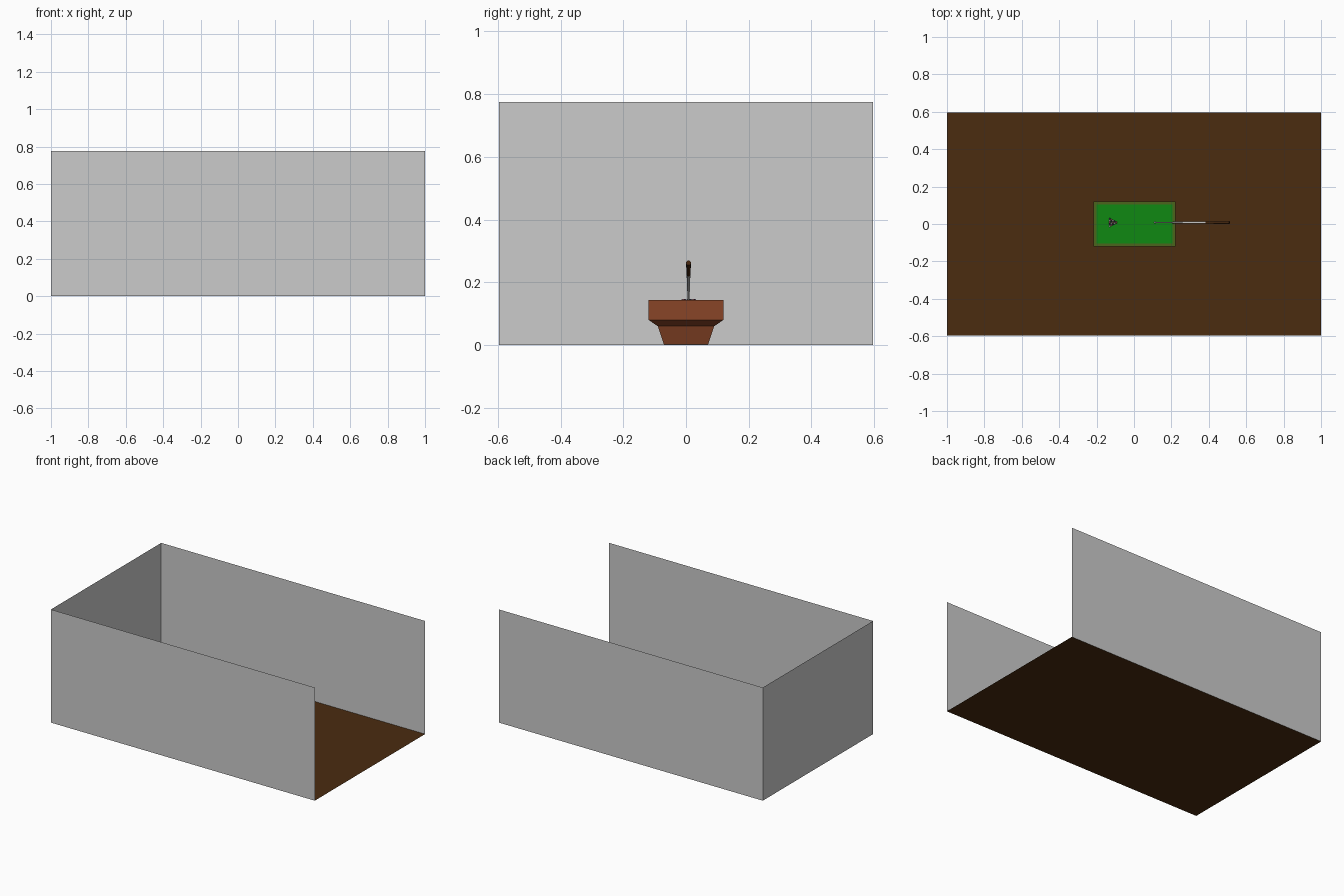
import bpy, bmesh, math
from mathutils import Vector

if "Cube" in bpy.data.objects:
    bpy.data.objects.remove(bpy.data.objects["Cube"])


def mat(name, r, g, b):
    m = bpy.data.materials.new(name)
    m.diffuse_color = (r, g, b, 1)
    m.use_nodes = True
    m.node_tree.nodes["Principled BSDF"].inputs["Base Color"].default_value = m.diffuse_color
    return m


WALL = mat("wall grey", 0.6, 0.6, 0.6)
FLOOR = mat("floor brown", 0.07, 0.025, 0.005)
WOOD = mat("table wood", 0.25, 0.06, 0.02)
RIM = mat("rim olive brown", 0.07, 0.13, 0.012)
FELT = mat("felt green", 0.005, 0.25, 0.006)
BUTT = mat("cue butt brown", 0.06, 0.02, 0.005)
SHAFT = mat("cue shaft grey", 0.6, 0.6, 0.6)
RED = mat("ball red", 0.45, 0.1, 0.15)
DARK = mat("ball dark", 0.03, 0.02, 0.05)


def finish(name, bm, mats):
    me = bpy.data.meshes.new(name)
    bm.to_mesh(me)
    bm.free()
    for m in mats:
        me.materials.append(m)
    ob = bpy.data.objects.new(name, me)
    bpy.context.collection.objects.link(ob)
    return ob


def sheet(name, pts, m):
    bm = bmesh.new()
    bm.faces.new([bm.verts.new(p) for p in pts])
    return finish(name, bm, [m])


# Room shell, open at the right end and on top
X, Y, H = 1.0, 0.597, 0.775
sheet("floor", [(-X, -Y, 0), (X, -Y, 0), (X, Y, 0), (-X, Y, 0)], FLOOR)
sheet("front_wall", [(-X, -Y, 0), (X, -Y, 0), (X, -Y, H), (-X, -Y, H)], WALL)
sheet("back_wall", [(X, Y, 0), (-X, Y, 0), (-X, Y, H), (X, Y, H)], WALL)
sheet("left_wall", [(-X, Y, 0), (-X, -Y, 0), (-X, -Y, H), (-X, Y, H)], WALL)

# Table: stacked rectangular rings (half x, half y, z, material of band above)
rings = [(0.17, 0.070, 0.001, 0), (0.19, 0.090, 0.06, 0), (0.22, 0.119, 0.08, 0),
         (0.22, 0.119, 0.144, 1), (0.203, 0.105, 0.144, 2), (0.203, 0.105, 0.137, 2)]
bm = bmesh.new()
loops = [[bm.verts.new((sx * a, sy * b, z)) for sx, sy in ((-1, -1), (1, -1), (1, 1), (-1, 1))]
         for a, b, z, _ in rings]
for k in range(len(rings) - 1):
    for i in range(4):
        j = (i + 1) % 4
        f = bm.faces.new((loops[k][i], loops[k][j], loops[k + 1][j], loops[k + 1][i]))
        f.material_index = rings[k][3]
bm.faces.new(loops[0][::-1])
bm.faces.new(loops[-1]).material_index = 2
table = finish("pool_table", bm, [WOOD, RIM, FELT])
table.location.x = 0.003


# Cue: tapered rod leaning up to the right
def rod(name, t0, t1, r0, r1, m):
    a, b = Vector((0.115, 0.008, 0.146)), Vector((0.51, 0.008, 0.262))
    p, q = a.lerp(b, t0), a.lerp(b, t1)
    bm = bmesh.new()
    bmesh.ops.create_cone(bm, cap_ends=True, segments=12, radius1=r0, radius2=r1, depth=(q - p).length)
    ob = finish(name, bm, [m])
    ob.location = (p + q) / 2
    ob.rotation_euler = (q - p).to_track_quat('Z', 'Y').to_euler()


rod("cue_shaft", 0, 0.68, 0.003, 0.006, SHAFT)
rod("cue_butt", 0.68, 1, 0.006, 0.008, BUTT)


# Balls: triangular rack with its point to the right, and one cue ball
def ball(name, x, y, m):
    bm = bmesh.new()
    bmesh.ops.create_uvsphere(bm, u_segments=12, v_segments=8, radius=0.005)
    for f in bm.faces:
        f.smooth = True
    finish(name, bm, [m]).location = (x, y, 0.142)


for row in range(5):
    for i in range(row + 1):
        ball("rack_ball", -0.095 - row * 0.0087, 0.008 + (i - row / 2) * 0.01,
             (RED, SHAFT, DARK)[(row + i) % 3])
ball("cue_ball", 0.112, 0.008, SHAFT)
